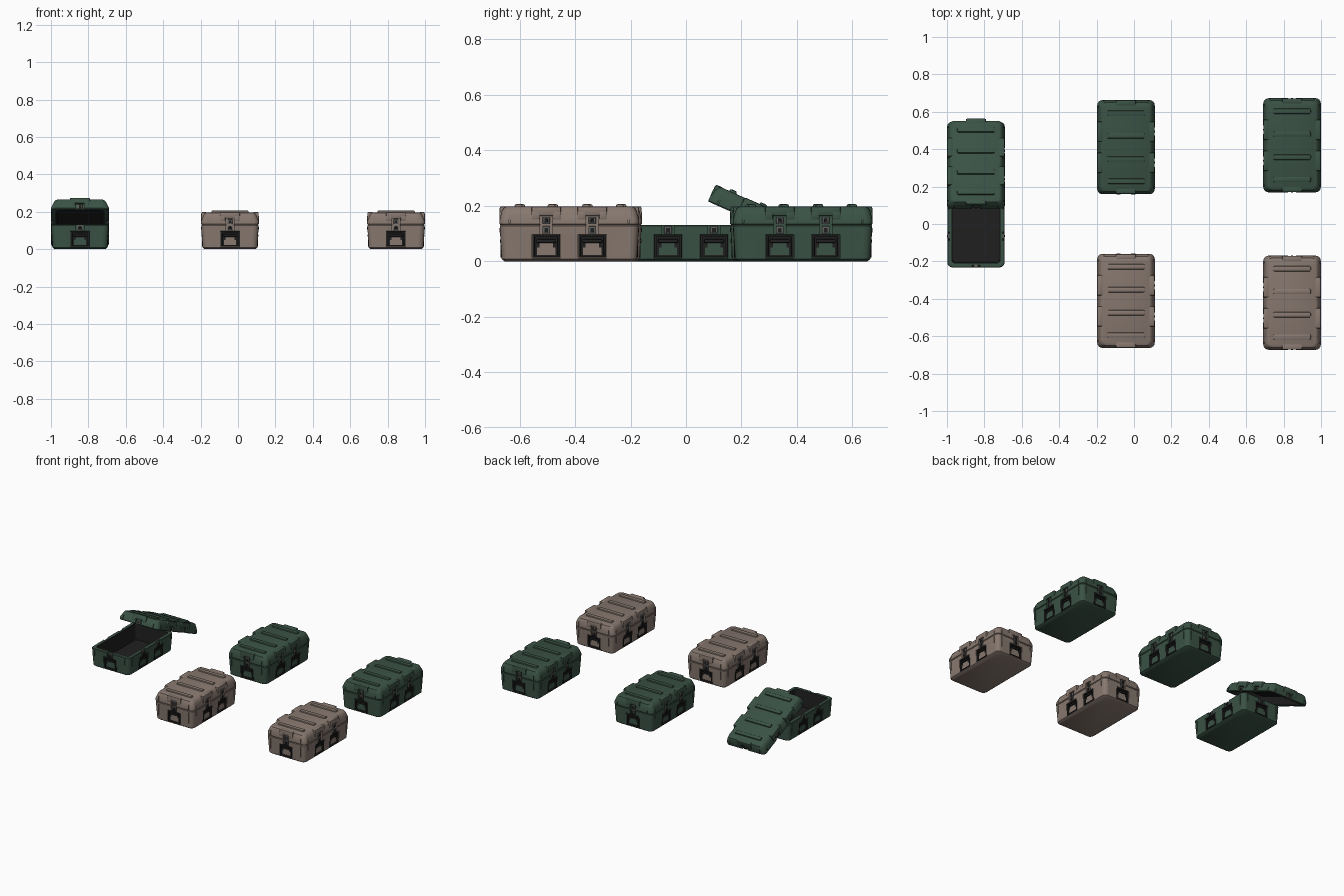
import bpy, bmesh, math
from mathutils import Matrix, Vector

if "Cube" in bpy.data.objects:
    bpy.data.objects.remove(bpy.data.objects["Cube"])

T = Matrix.Translation


def material(name, rgb):
    m = bpy.data.materials.new(name)
    m.diffuse_color = (*rgb, 1)
    m.use_nodes = True
    m.node_tree.nodes["Principled BSDF"].inputs["Base Color"].default_value = m.diffuse_color
    return m


GREEN = material("dark green", (0.043, 0.085, 0.060))
TAN = material("dusty tan", (0.245, 0.190, 0.160))
BLACK = material("black lining", (0.014, 0.014, 0.014))
STEEL = material("dull steel", (0.11, 0.115, 0.11))

# Places that carry a handle and latch: (turn, half extent of that side, offset)
R = math.pi / 2
SITES = [(0, .2505, 0), (2 * R, .2505, 0),
         (R, .153, -.083), (R, .153, .083), (-R, .153, -.083), (-R, .153, .083)]


def site(turn, dist, off):
    """Local frame on a side: -y points outwards, y=0 lies on the wall."""
    return Matrix.Rotation(turn, 4, 'Z') @ T((off, -dist, 0))


def box(bm, frame, x, y, z, bevel=0):
    """Box from (min, max) ranges, optionally with rounded edges."""
    c = Vector([(a + b) / 2 for a, b in (x, y, z)])
    s = [b - a for a, b in (x, y, z)]
    vs = bmesh.ops.create_cube(bm, size=1, matrix=frame @ T(c) @ Matrix.Diagonal((*s, 1)))['verts']
    if bevel:
        es = list({e for v in vs for e in v.link_edges})
        bmesh.ops.bevel(bm, geom=es, offset=bevel, segments=2, affect='EDGES', profile=.5)


def finish(bm, name, mats):
    bmesh.ops.recalc_face_normals(bm, faces=bm.faces)
    me = bpy.data.meshes.new(name)
    bm.to_mesh(me)
    bm.free()
    for m in mats:
        me.materials.append(m)
    ob = bpy.data.objects.new(name, me)
    bpy.context.collection.objects.link(ob)
    return ob


def shell(name, rings, inner_from, mats):
    """Stack of rounded rectangles (z, half x, half y, radius); lining is black."""
    bm = bmesh.new()
    loops = []
    for z, hx, hy, r in rings:
        loop = []
        for k, (sx, sy) in enumerate([(1, 1), (-1, 1), (-1, -1), (1, -1)]):
            for i in range(5):
                a = (k + i / 4) * R
                loop.append(bm.verts.new((sx * (hx - r) + r * math.cos(a),
                                          sy * (hy - r) + r * math.sin(a), z)))
        loops.append(loop)
    n = len(loops[0])
    for j in range(len(loops) - 1):
        for i in range(n):
            k = (i + 1) % n
            f = bm.faces.new((loops[j][i], loops[j][k], loops[j + 1][k], loops[j + 1][i]))
            f.material_index = 1 if j >= inner_from else 0
    bm.faces.new(loops[0][::-1])
    bm.faces.new(loops[-1]).material_index = 1
    return finish(bm, name, mats)


def carve(ob, bm):
    """Subtract the cutter mesh and bake the result."""
    cut = finish(bm, "cutter", ob.data.materials)
    cut.hide_render = True
    m = ob.modifiers.new("carve", 'BOOLEAN')
    m.operation, m.object, m.solver, m.use_self = 'DIFFERENCE', cut, 'EXACT', True
    dg = bpy.context.evaluated_depsgraph_get()
    me = bpy.data.meshes.new_from_object(ob.evaluated_get(dg))
    ob.modifiers.clear()
    ob.data = me
    bpy.data.objects.remove(cut)


def grooves(bm, z):
    """Narrow upright lines next to the corners."""
    for turn, d, off in ((R, .153, .215), (-R, .153, .215), (0, .2505, .118), (2 * R, .2505, .118)):
        for s in (-off, off):
            box(bm, site(turn, d, s), (-.0025, .0025), (-.03, .005), z)


def build_base(tag, body):
    base = shell(tag + "_base", [(0, .135, .233, .022), (.008, .146, .244, .027),
                                 (.10, .152, .2495, .028), (.127, .153, .2505, .028),
                                 (.131, .150, .2475, .026), (.131, .129, .2265, .018),
                                 (.015, .125, .222, .016)], 5, [body, BLACK])
    cut, black, panel, steel = (bmesh.new() for _ in range(4))
    for s in SITES:
        f = site(*s)
        # recess for the handle and channel for the latch
        box(cut, f, (-.051, .051), (-.03, .018), (.012, .097))
        box(cut, f, (-.022, .022), (-.03, .012), (.09, .14))
        # handle frame with back plate and grip
        box(black, f, (-.050, .050), (.014, .0185), (.013, .096))
        for x in ((-.050, -.041), (.041, .050)):
            box(black, f, x, (.003, .016), (.013, .096), .002)
        for z in ((.013, .020), (.087, .096)):
            box(black, f, (-.05, .05), (.003, .016), z, .002)
        box(black, f, (-.036, .036), (.000, .009), (.066, .080), .004)
        # body-coloured plate behind the grip, with stepped shoulders
        box(panel, f, (-.033, .033), (.010, .015), (.022, .050))
        box(panel, f, (-.024, .024), (.010, .015), (.049, .066))
        # lower half of the latch
        box(steel, f, (-.014, .014), (.003, .013), (.100, .127), .003)
        box(black, f, (-.007, .007), (-.001, .006), (.104, .120), .002)
    grooves(cut, (.02, .118))
    carve(base, cut)
    return [base, finish(black, tag + "_handles", [BLACK]),
            finish(panel, tag + "_handle_plates", [body]),
            finish(steel, tag + "_lower_latches", [STEEL])]


def build_lid(tag, body):
    lid = shell(tag + "_lid", [(.185, .119, .215, .016), (.131, .129, .2265, .018),
                               (.131, .151, .2485, .026), (.135, .154, .2515, .028),
                               (.150, .154, .2515, .028), (.180, .142, .244, .028),
                               (.192, .135, .238, .026), (.197, .125, .228, .024)], 99, [body, BLACK])
    # lining and inner ceiling black, crown in body colour
    for p in lid.data.polygons:
        inner = max(abs(v) for v in (p.center.x / .128, p.center.y / .226)) < 1.005
        p.material_index = 1 if inner and p.center.z < .188 else 0
    cut, ribs, steel, black = (bmesh.new() for _ in range(4))
    for s in SITES:
        f = site(*s)
        box(cut, f, (-.022, .022), (-.03, .011), (.12, .164))
        # raised guard above each latch
        box(ribs, f, (-.054, .054), (-.0005, .030), (.163, .1985), .007)
        for x in ((-.054, -.024), (.024, .054)):
            box(ribs, f, x, (-.0015, .018), (.150, .180), .004)
        # upper half of the latch
        box(steel, f, (-.013, .013), (.002, .012), (.134, .160), .003)
        box(black, f, (-.006, .006), (-.001, .006), (.140, .154), .002)
    grooves(cut, (.138, .17))
    carve(lid, cut)
    # stacking ribs across the top
    for y in (-.183, -.064, .060, .182):
        box(ribs, Matrix(), (-.100, .100), (y - .014, y + .014), (.188, .206), .006)
    return [lid, finish(ribs, tag + "_lid_ribs", [body]),
            finish(steel, tag + "_upper_latches", [STEEL]),
            finish(black, tag + "_latch_hooks", [BLACK])]


# Four closed cases and one with its lid slid off the back
CLOSED = [("green_middle", GREEN, -.043, .411), ("green_right", GREEN, .845, .421),
          ("tan_middle", TAN, -.043, -.411), ("tan_right", TAN, .845, -.421)]
for tag, body, x, y in CLOSED:
    for ob in build_base(tag, body) + build_lid(tag, body):
        ob.matrix_world = T((x, y, 0))

for ob in build_base("open_green", GREEN):
    ob.matrix_world = T((-.845, .018, 0))
leaning = T((-.845, .309, .1135)) @ Matrix.Rotation(math.radians(-24), 4, 'X') @ T((0, 0, -.131))
for ob in build_lid("open_green", GREEN):
    ob.matrix_world = leaning

bpy.ops.object.select_all(action='SELECT')
bpy.context.view_layer.objects.active = bpy.context.selected_objects[0]
bpy.ops.object.shade_smooth_by_angle(angle=math.radians(35))
